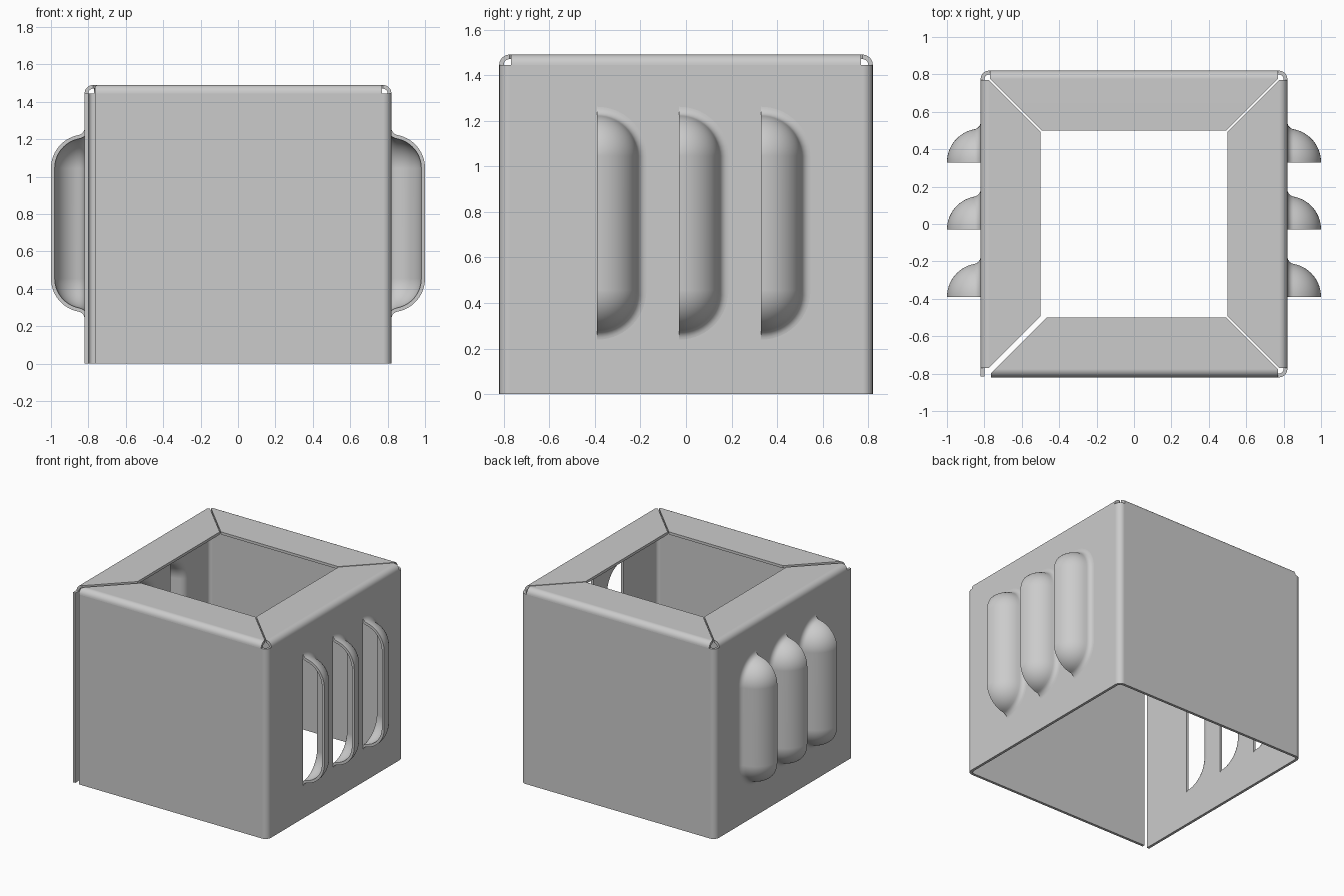
import bpy, bmesh, math
from math import sin, cos, pi

if "Cube" in bpy.data.objects:
    bpy.data.objects.remove(bpy.data.objects["Cube"])

W, H, T, R = 0.82, 1.49, 0.02, 0.045      # half width, height, sheet thickness, bend radius
ZB = H - R                                # height where the top bend starts
LOUVRE_Y = (-0.39, -0.03, 0.33)
LZ0, LZ1, LR, LF = 0.455, 1.045, 0.18, 0.04   # louvre end centres, radius, root fillet
LD = math.sqrt((LR + LF) ** 2 - LF ** 2)      # louvre footprint depth
SEG = 14

steel = bpy.data.materials.new("sheet steel grey")
steel.diffuse_color = (0.6, 0.6, 0.6, 1)
steel.use_nodes = True
steel.node_tree.nodes["Principled BSDF"].inputs["Base Color"].default_value = steel.diffuse_color


def make(name, verts, faces):
    bm = bmesh.new()
    vs = [bm.verts.new(v) for v in verts]
    for f in faces:
        bm.faces.new([vs[i] for i in f])
    bmesh.ops.remove_doubles(bm, verts=bm.verts, dist=1e-5)
    bmesh.ops.dissolve_degenerate(bm, dist=1e-6, edges=bm.edges)
    bmesh.ops.recalc_face_normals(bm, faces=bm.faces)
    me = bpy.data.meshes.new(name)
    bm.to_mesh(me)
    bm.free()
    me.materials.append(steel)
    ob = bpy.data.objects.new(name, me)
    bpy.context.collection.objects.link(ob)
    return ob


def smooth(ob):
    bpy.ops.object.select_all(action='DESELECT')
    ob.select_set(True)
    bpy.context.view_layer.objects.active = ob
    bpy.ops.object.shade_smooth_by_angle(angle=math.radians(30))
    mod = ob.modifiers.new("flat panels", 'WEIGHTED_NORMAL')
    mod.keep_sharp = True


def arc(cx, cy, r, a0, a1, n):
    return [(cx + r * cos(a0 + (a1 - a0) * i / n), cy + r * sin(a0 + (a1 - a0) * i / n))
            for i in range(n + 1)]


def prism(name, pts, axis_fn, lo, hi):
    n = len(pts)
    verts = [axis_fn(a, b, lo) for a, b in pts] + [axis_fn(a, b, hi) for a, b in pts]
    faces = [list(range(n)), list(range(2 * n - 1, n - 1, -1))]
    faces += [(i, (i + 1) % n, n + (i + 1) % n, n + i) for i in range(n)]
    return make(name, verts, faces)


# four walls folded from one strip, open at the front left corner
def wall_path(off):
    w, c, r = W - off, W - R, R - off
    return ([(-w, -0.815)] + arc(-c, c, r, pi, pi / 2, 6) + arc(c, c, r, pi / 2, 0, 6)
            + arc(c, -c, r, 0, -pi / 2, 6) + [(-0.765, -w)])


walls = prism("folded_walls", wall_path(0) + wall_path(T)[::-1],
              lambda a, b, z: (a, b, z), 0, ZB)

# louvre openings cut through both side walls
cutters = []
for y0 in LOUVRE_Y:
    d_shape = arc(y0, LZ1, LD, pi / 2, 0, SEG) + arc(y0, LZ0, LD, 0, -pi / 2, SEG)
    cutters.append(prism("louvre_cutter", d_shape, lambda a, b, x: (x, a, b), -1, 1))
for c in cutters:
    c.hide_render = True
    m = walls.modifiers.new("opening", 'BOOLEAN')
    m.operation, m.solver, m.object = 'DIFFERENCE', 'EXACT', c
bpy.context.view_layer.update()
cut = bpy.data.meshes.new_from_object(
    walls.evaluated_get(bpy.context.evaluated_depsgraph_get()))
walls.modifiers.clear()
walls.data = cut
for c in cutters:
    bpy.data.objects.remove(c)
smooth(walls)


# louvre hoods: quarter-round section with swept rounded ends, open towards the front
def hood_profile(off):
    a = math.asin(LF / (LR + LF))
    return (arc(0, 0, LR - off, pi / 2, a, SEG)
            + arc(LD, LF, LF + off, pi + a, 1.5 * pi, 6)[1:])


section = hood_profile(T)[::-1] + hood_profile(0)
stations = ([(LZ1, pi / 2 * (1 - i / SEG)) for i in range(SEG + 1)]
            + [(LZ0, -pi / 2 * i / SEG) for i in range(SEG + 1)])
for side, sx in (("right", 1), ("left", -1)):
    for k, y0 in enumerate(LOUVRE_Y):
        n, s = len(section), len(stations)
        verts = [(sx * (W + h), y0 + d * cos(a), zc + d * sin(a))
                 for zc, a in stations for d, h in section]
        faces = [(j * n + i, j * n + i + 1, (j + 1) * n + i + 1, (j + 1) * n + i)
                 for j in range(s - 1) for i in range(n - 1)]
        # rim faces on the open side
        half = n // 2
        for base in (0, (s - 1) * n):
            faces += [(base + i, base + i + 1, base + n - 2 - i, base + n - 1 - i)
                      for i in range(half - 1)]
        smooth(make(f"{side}_louvre_{k + 1}", verts, faces))

# top flanges: bend plus mitred lip, one per side
outer = arc(W - R, ZB, R, 0, pi / 2, 8) + [(0.5, H)]
inner = arc(W - R, ZB, R - T, 0, pi / 2, 8) + [(0.5, H - T)]
for k, name in enumerate(("front", "right", "back", "left")):
    def left_end(u):
        if name == "front":
            return -(min(u, 0.798) - 0.033)
        return -(min(u, W - R) - 0.006)

    def right_end(u):
        return min(u, W - R) - 0.006

    verts = []
    for (uo, zo), (ui, zi) in zip(outer, inner):
        for u, z, end in ((uo, zo, left_end), (uo, zo, right_end),
                          (ui, zi, right_end), (ui, zi, left_end)):
            t, ca, sa = end(u), cos(k * pi / 2), sin(k * pi / 2)
            verts.append((t * ca + u * sa, t * sa - u * ca, z))
    m = len(outer)
    faces = [(4 * j + i, 4 * j + (i + 1) % 4, 4 * j + 4 + (i + 1) % 4, 4 * j + 4 + i)
             for j in range(m - 1) for i in range(4)]
    faces += [(0, 1, 2, 3), tuple(range(4 * m - 4, 4 * m))]
    smooth(make(f"{name}_top_flange", verts, faces))
